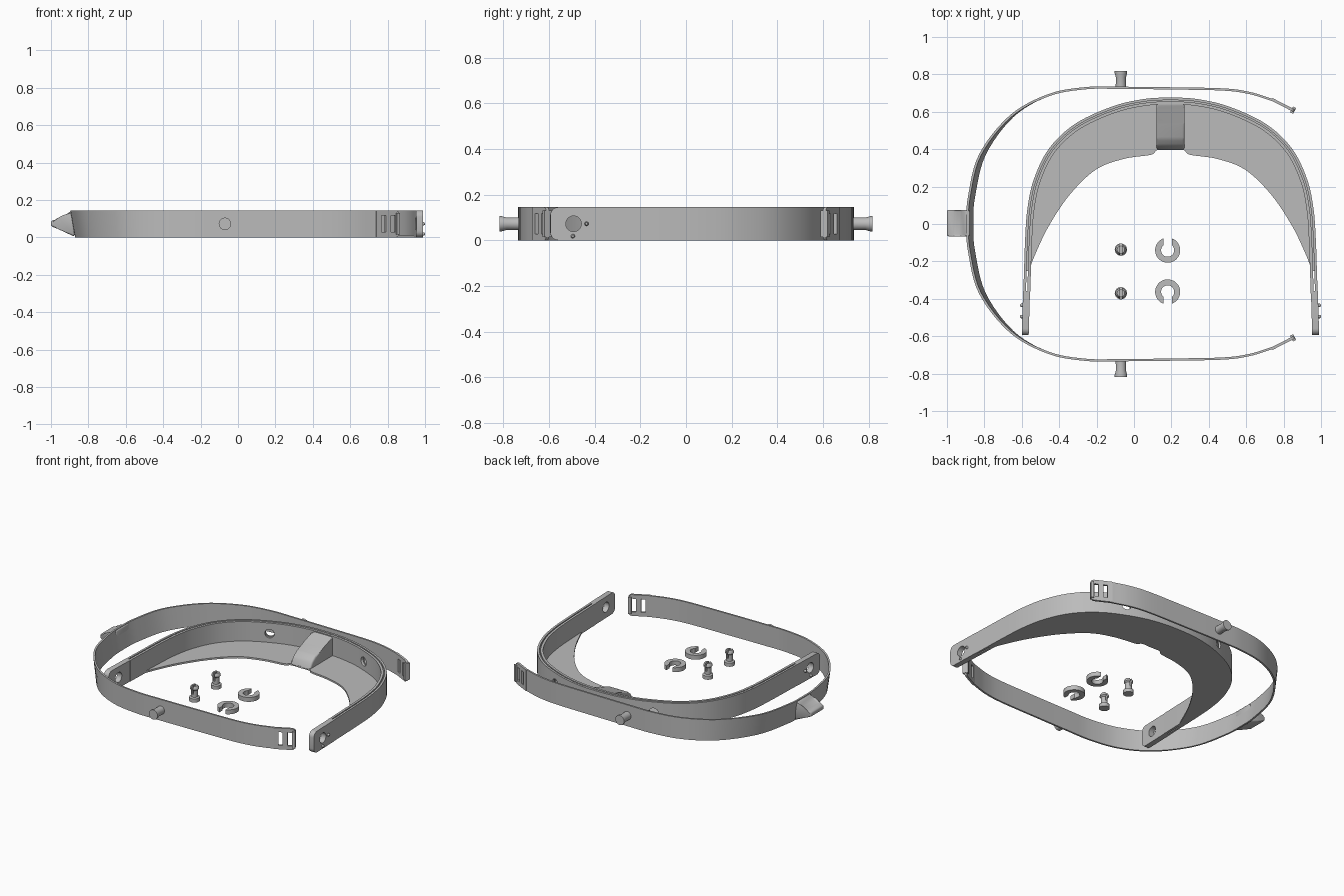
import bpy, bmesh, math
from mathutils import Vector, Matrix

old = bpy.data.objects.get("Cube")
if old:
    bpy.data.objects.remove(old, do_unlink=True)

grey = bpy.data.materials.new("plain grey")
grey.use_nodes = True
COLOUR = (0.5, 0.5, 0.5, 1)
grey.diffuse_color = COLOUR
grey.node_tree.nodes["Principled BSDF"].inputs["Base Color"].default_value = COLOUR

H = 0.145      # band height
CX = 0.195     # centre line of the front frame
MID = H / 2


def finish(name, bm):
    bmesh.ops.recalc_face_normals(bm, faces=bm.faces[:])
    mesh = bpy.data.meshes.new(name)
    bm.to_mesh(mesh)
    bm.free()
    mesh.materials.append(grey)
    ob = bpy.data.objects.new(name, mesh)
    bpy.context.collection.objects.link(ob)
    return ob


def activate(ob):
    bpy.ops.object.select_all(action='DESELECT')
    ob.select_set(True)
    bpy.context.view_layer.objects.active = ob


def smooth(ob):
    activate(ob)
    bpy.ops.object.shade_smooth_by_angle(angle=math.radians(35))


def cut(ob, cutter):
    mod = ob.modifiers.new("cut", 'BOOLEAN')
    mod.operation = 'DIFFERENCE'
    mod.solver = 'EXACT'
    mod.object = cutter
    activate(ob)
    bpy.ops.object.modifier_apply(modifier=mod.name)
    bpy.data.objects.remove(cutter, do_unlink=True)


def curve(ctrl, steps=6):
    """Smooth path through control points."""
    p = [Vector(c) for c in ctrl]
    p = [2 * p[0] - p[1]] + p + [2 * p[-1] - p[-2]]
    out = []
    for a, b, c, d in zip(p, p[1:], p[2:], p[3:]):
        for i in range(steps):
            t = i / steps
            out.append(0.5 * (2 * b + (c - a) * t + (2 * a - 5 * b + 4 * c - d) * t * t
                              + (3 * b - a - 3 * c + d) * t ** 3))
    return out + [p[-2]]


def offset(path, dist):
    """Shift a flat path to the right of its direction."""
    out = []
    for i, p in enumerate(path):
        d = (path[min(i + 1, len(path) - 1)] - path[max(i - 1, 0)]).normalized()
        out.append(p + Vector((d.y, -d.x)) * dist)
    return out


def strip(name, side_a, side_b, z0, z1):
    """Upright solid between two matching flat paths."""
    bm = bmesh.new()
    rings = [[bm.verts.new((p.x, p.y, z)) for p, z in ((a, z0), (a, z1), (b, z1), (b, z0))]
             for a, b in zip(side_a, side_b)]
    for r, s in zip(rings, rings[1:]):
        for k in range(4):
            j = (k + 1) % 4
            bm.faces.new((r[k], r[j], s[j], s[k]))
    bm.faces.new(rings[0])
    bm.faces.new(rings[-1])
    return finish(name, bm)


def lathe(name, profile, place, n=32):
    """Turn (radius, height) pairs about z, then place."""
    bm = bmesh.new()
    rings = [[bm.verts.new((r * math.cos(2 * math.pi * k / n), r * math.sin(2 * math.pi * k / n), z))
              for k in range(n)] for r, z in profile]
    for a, b in zip(rings, rings[1:]):
        for k in range(n):
            bm.faces.new((a[k], a[(k + 1) % n], b[(k + 1) % n], b[k]))
    bm.faces.new(rings[0])
    bm.faces.new(rings[-1])
    bm.transform(place)
    return finish(name, bm)


def prism(name, profile, axis, lo, hi, bevel):
    """Extrude a profile along x or y and round all edges."""
    bm = bmesh.new()
    make = (lambda a, b, t: (t, a, b)) if axis == 'x' else (lambda a, b, t: (a, t, b))
    v0, v1 = ([bm.verts.new(make(a, b, t)) for a, b in profile] for t in (lo, hi))
    bm.faces.new(v0)
    bm.faces.new(v1)
    n = len(profile)
    for k in range(n):
        bm.faces.new((v0[k], v0[(k + 1) % n], v1[(k + 1) % n], v1[k]))
    bmesh.ops.bevel(bm, geom=bm.edges[:], offset=bevel, segments=3, profile=0.5, affect='EDGES')
    return finish(name, bm)


def box(name, size, place, round_end=0.0):
    """Box; its +x end can have rounded top and bottom corners."""
    bm = bmesh.new()
    bmesh.ops.create_cube(bm, size=1, matrix=Matrix.Diagonal((*size, 1)))
    if round_end:
        edges = [e for e in bm.edges if all(v.co.x > 0 for v in e.verts)
                 and abs(e.verts[0].co.z - e.verts[1].co.z) < 1e-6]
        bmesh.ops.bevel(bm, geom=edges, offset=round_end, segments=5, profile=0.5, affect='EDGES')
    bm.transform(place)
    return finish(name, bm)


def at(x, y, z, turn=0.0, axis='Z'):
    return Matrix.Translation((x, y, z)) @ Matrix.Rotation(turn, 4, axis)


QUARTER = math.pi / 2

# Rear head strap, leaning outward at the back
half = [(0.74, 0.669), (0.62, 0.706), (0.48, 0.725), (0.2, 0.731), (-0.07, 0.734), (-0.26, 0.732),
        (-0.46, 0.694), (-0.665, 0.58), (-0.828, 0.373), (-0.887, 0.15)]
path = curve(half + [(-0.897, 0)] + [(x, -y) for x, y in reversed(half)])
strap = strip("head_strap", path, offset(path, -0.012), 0, H)
for v in strap.data.vertices:
    if v.co.z < 0.01:
        v.co.x += 0.026 * min(1, max(0, (-0.5 - v.co.x) / 0.35))
smooth(strap)

# Slotted strap ends and side studs
for s, side in ((1, "left"), (-1, "right")):
    ang = -s * math.radians(27)
    place = at(0.797, s * 0.636, MID, ang)
    tab = box(side + "_strap_tab", (0.135, 0.015, H), place, 0.02)
    for dx in (-0.024, 0.034):
        cut(tab, box("slot", (0.027, 0.1, 0.09), place @ at(dx, 0, 0)))
    lip = box(side + "_strap_lip", (0.019, 0.034, H - 0.03), place @ at(0.06, 0, 0))
    stud = lathe(side + "_stud", [(0.028, 0), (0.027, 0.06), (0.033, 0.082), (0.033, 0.093)],
                 at(-0.07, s * 0.724, MID, -s * QUARTER, 'X'))
    smooth(stud)

# Hook at the back of the strap
hook = prism("rear_hook", [(-0.878, 0.144), (-0.9, 0.138), (-0.925, 0.112), (-0.955, 0.097), (-1, 0.09),
                           (-1, 0.06), (-0.965, 0.046), (-0.875, 0.004)], 'y', -0.066, 0.076, 0.01)
smooth(hook)

# Front frame: two thin walls with a slit between them
fhalf = [(0.787, -0.37), (0.783, -0.25), (0.777, -0.08), (0.765, 0.08), (0.731, 0.238),
         (0.65, 0.403), (0.512, 0.534), (0.318, 0.626), (0.15, 0.667)]
frame = curve([(CX - x, y) for x, y in fhalf] + [(CX, 0.676)] + [(CX + x, y) for x, y in reversed(fhalf)])
for name, a, b in (("outer_frame_wall", 0, 0.014), ("inner_frame_wall", 0.021, 0.037)):
    wall = strip(name, offset(frame, a), offset(frame, b), 0, H)
    for s in (-1, 1):
        cut(wall, lathe("hole", [(0.03, -0.1), (0.03, 0.1)],
                        at(CX + s * 0.365, 0.59, MID, s * -0.45) @ Matrix.Rotation(QUARTER, 4, 'X')))
    smooth(wall)

# Thin brow plate inside the frame
phalf = [(0.757, -0.25), (0.72, -0.155), (0.65, -0.01), (0.54, 0.155), (0.4, 0.29), (0.25, 0.348),
         (0.105, 0.37), (0.07, 0.395)]
inner = curve([(CX - x, y) for x, y in phalf] + [(CX, 0.395)] + [(CX + x, y) for x, y in reversed(phalf)])
smooth(strip("brow_plate", offset(frame, 0.008)[6:-6], inner, 0, 0.012))

# Centre bracket running from the frame down to the plate
bracket = prism("centre_bracket", [(0.652, 0.002), (0.652, 0.143), (0.62, 0.132), (0.54, 0.105), (0.455, 0.078),
                                   (0.42, 0.052), (0.39, 0.002)], 'x', CX - 0.075, CX + 0.075, 0.012)
smooth(bracket)

# Frame legs with a pivot hole and two small pips
for s, side in ((1, "left"), (-1, "right")):
    leg = box(side + "_frame_leg", (0.235, 0.037, H), at(CX + s * 0.773, -0.4765, MID, -QUARTER + s * 0.03), 0.035)
    cut(leg, lathe("hole", [(0.034, -0.1), (0.034, 0.1)], at(CX + s * 0.773, -0.492, MID, QUARTER, 'Y')))
    smooth(leg)
    for y, z in ((-0.435, MID), (-0.495, 0.018)):
        pip = lathe(side + "_pip", [(0.009, -0.01), (0.009, 0.006), (0.005, 0.012)],
                    at(CX + s * 0.792, y, z, s * QUARTER, 'Y'), 16)
        smooth(pip)

# Loose split pins
for i, y in enumerate((-0.137, -0.37)):
    pin = lathe(f"split_pin_{i + 1}", [(0.033, 0), (0.033, 0.025), (0.021, 0.03), (0.021, 0.075),
                                       (0.029, 0.083), (0.028, 0.092), (0.02, 0.105)], at(-0.07, y, 0))
    cut(pin, box("split", (0.012, 0.1, 0.1), at(-0.07, y, 0.1)))
    smooth(pin)

# Loose C-shaped clips with parallel-sided openings facing apart
for i, (y, turn) in enumerate(((-0.14, QUARTER), (-0.363, -QUARTER))):
    ring = []
    for r in (0.067, 0.035):
        gap = math.asin(0.023 / r)
        arc = [turn + gap + (2 * math.pi - 2 * gap) * k / 40 for k in range(41)]
        ring.append([Vector((0.18 + r * math.cos(a), y + r * math.sin(a))) for a in arc])
    smooth(strip(f"c_clip_{i + 1}", ring[0], ring[1], 0, 0.03))
